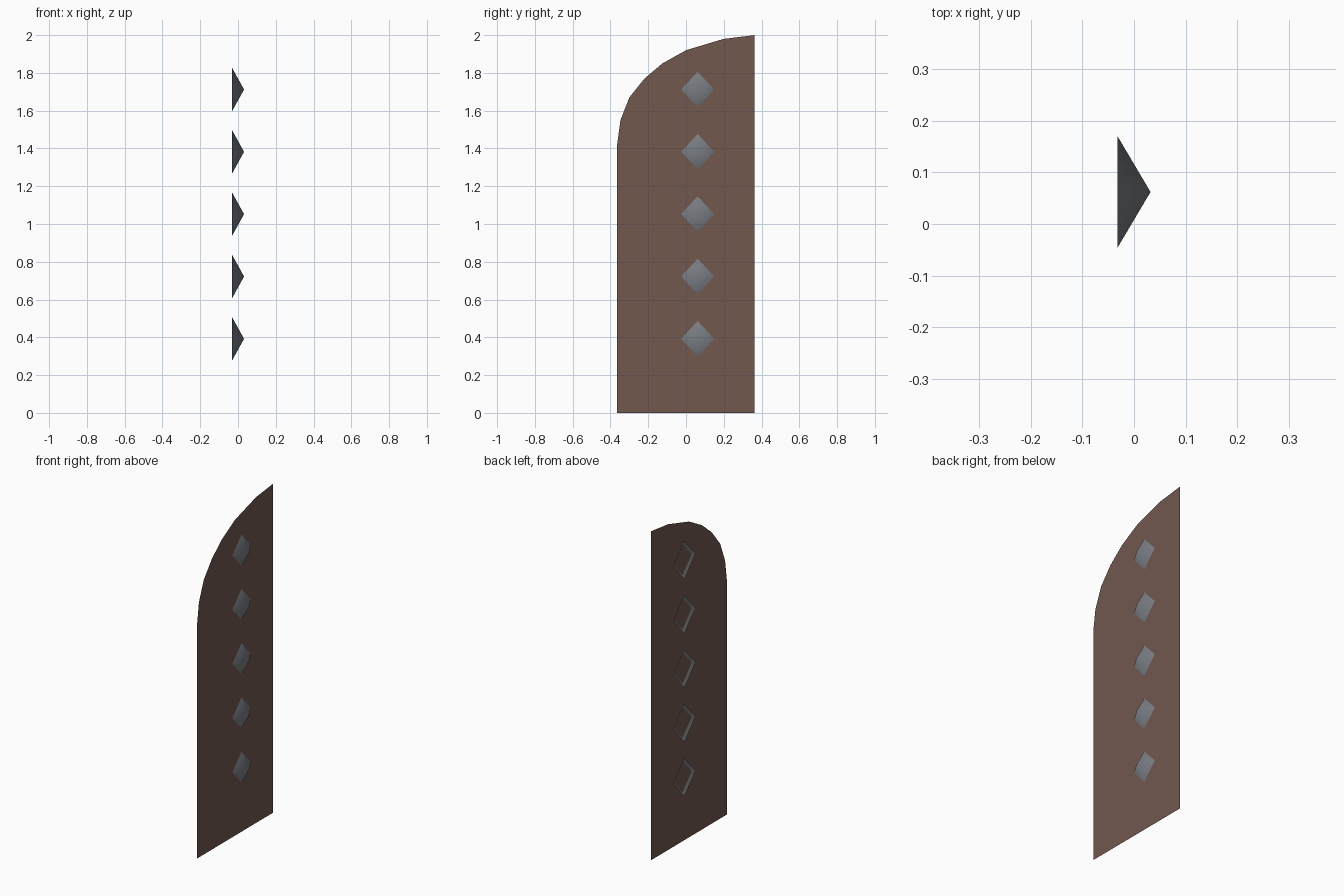
import bpy

if "Cube" in bpy.data.objects:
    bpy.data.objects.remove(bpy.data.objects["Cube"])

def material(name, rgb):
    m = bpy.data.materials.new(name)
    m.diffuse_color = (*rgb, 1)
    m.use_nodes = True
    m.node_tree.nodes["Principled BSDF"].inputs["Base Color"].default_value = m.diffuse_color
    return m

def add_mesh(name, verts, faces, mat, smooth=False):
    me = bpy.data.meshes.new(name)
    me.from_pydata(verts, [], faces)
    me.materials.append(mat)
    for p in me.polygons:
        p.use_smooth = smooth
    ob = bpy.data.objects.new(name, me)
    bpy.context.collection.objects.link(ob)
    return ob

brown = material("brown wood", (0.17, 0.098, 0.078))
grey = material("grey metal", (0.19, 0.205, 0.225))

# Flat door leaf: thin sheet with a quarter-arched top
PANEL_X = -0.02
profile = [(-0.364, 0), (0.363, 0), (0.363, 2.0), (0.2, 1.98), (0, 1.92),
           (-0.125, 1.85), (-0.22, 1.77), (-0.30, 1.67), (-0.347, 1.55), (-0.364, 1.425)]
add_mesh("door_panel", [(PANEL_X, y, z) for y, z in profile],
         [tuple(range(len(profile)))], brown)

# Diamond studs: open-backed pyramids pushed through the sheet
for i in range(5):
    y, z = 0.062, 0.392 + 0.33 * i
    base = [(-0.032, y + dy, z + dz) for dy, dz in
            ((0.108, 0), (0, 0.116), (-0.108, 0), (0, -0.116))]
    add_mesh(f"diamond_stud_{i + 1}", base + [(0.032, y, z)],
             [(k, (k + 1) % 4, 4) for k in range(4)], grey, smooth=True)
